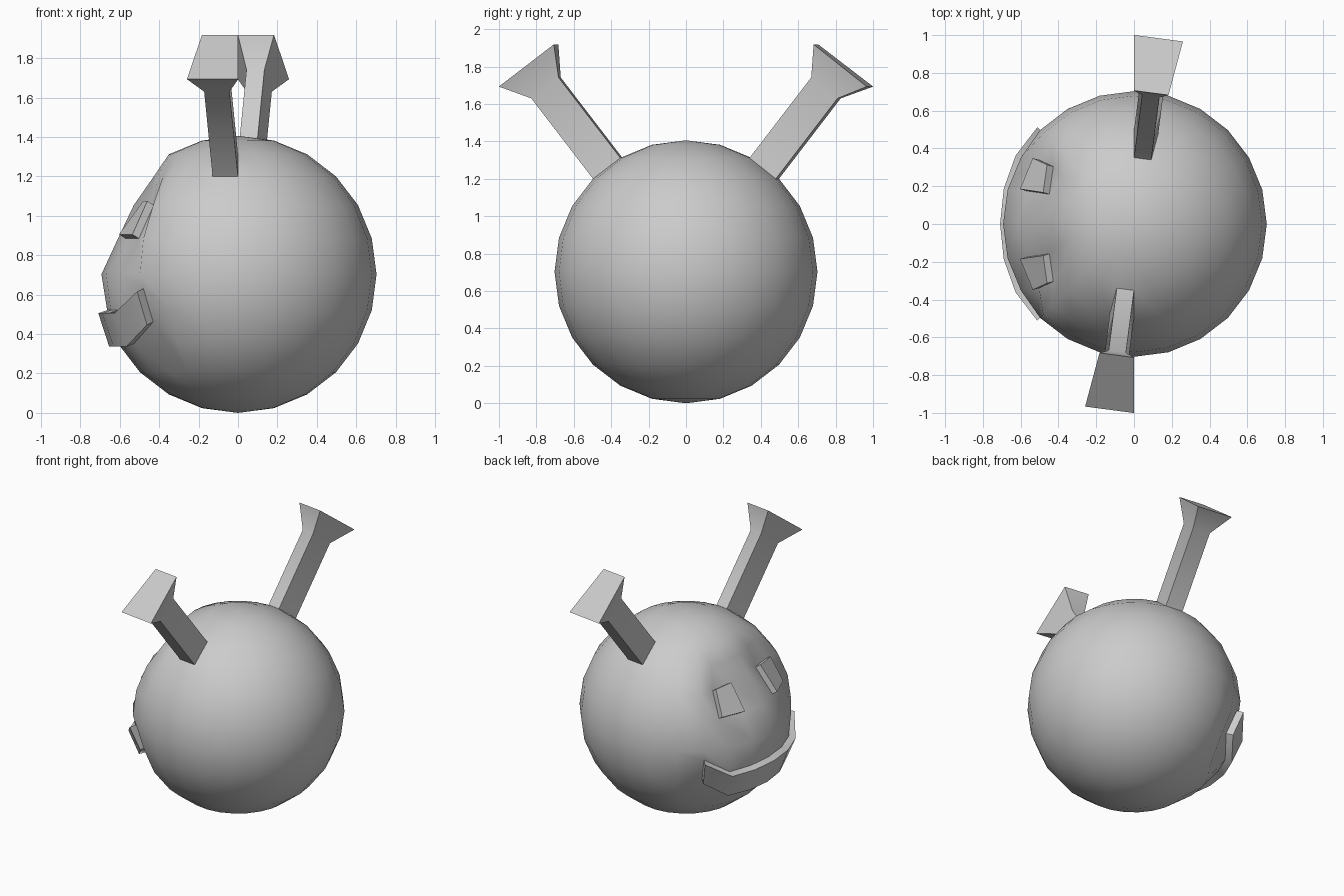
import bpy, bmesh
from math import sin, cos, radians
from mathutils import Vector

cube = bpy.data.objects.get("Cube")
if cube:
    bpy.data.objects.remove(cube, do_unlink=True)

R = 0.703
STEP = 15

grey = bpy.data.materials.new("light_grey")
grey.use_nodes = True
grey.diffuse_color = (0.6, 0.6, 0.6, 1)
grey.node_tree.nodes["Principled BSDF"].inputs["Base Color"].default_value = (0.6, 0.6, 0.6, 1)

bm = bmesh.new()
bmesh.ops.create_uvsphere(bm, u_segments=24, v_segments=12, radius=R)


def direction(az, el):
    a, e = radians(az), radians(el)
    return Vector((cos(a) * cos(e), sin(a) * cos(e), sin(e)))


def vert_at(az, el):
    return min(bm.verts, key=lambda v: (v.co - direction(az, el) * R).length)


def face_at(az, el):
    d = direction(az + STEP / 2, el + STEP / 2) * R
    return min(bm.faces, key=lambda f: (f.calc_center_median() - d).length)


def extrude(faces):
    """Extrude a patch, drop the covered faces, return new faces and verts."""
    geom = bmesh.ops.extrude_face_region(bm, geom=faces)["geom"]
    old = [f for f in faces if f.is_valid]
    if old:
        bmesh.ops.delete(bm, geom=old, context='FACES_ONLY')
    return ([g for g in geom if isinstance(g, bmesh.types.BMFace)],
            [g for g in geom if isinstance(g, bmesh.types.BMVert)])


# Pick patches on the clean sphere
antenna_faces = [face_at(-105, 45), face_at(75, 45)]
mouth_faces = [face_at(az, -30) for az in range(135, 225, STEP)]
eye_faces = [face_at(150, 15), face_at(195, 15)]

# Sunken face area: push back per ring, by distance from the middle line
recess = {45: (0.07, 0.07, 0.05), 30: (0.08, 0.14, 0.10),
          15: (0.07, 0.085, 0.085), 0: (0.01, 0.01, 0.01), -15: (0.015, 0.01, 0)}
moves = [(vert_at(180 + s * i * STEP, el), Vector((dx, 0, 0)))
         for el, row in recess.items() for i, dx in enumerate(row)
         for s in ((1, -1) if i else (1,))]
# Raised mouth corners
moves += [(vert_at(az, el), Vector((0, 0, 0.11))) for az in (135, 225) for el in (-15, -30)]
for v, offset in moves:
    v.co += offset

# Mouth band
_, verts = extrude(mouth_faces)
for v in verts:
    v.co += Vector((v.co.x, v.co.y, 0)).normalized() * 0.045 - Vector((0, 0, 0.015))

# Eyes
for face in eye_faces:
    face.normal_update()
    n = face.normal.copy()
    _, verts = extrude([face])
    for v in verts:
        v.co += n * 0.04

# Antennae: straight shaft, then a flared head
for face, s in zip(antenna_faces, (1, -1)):
    faces, verts = extrude([face])
    for v in verts:
        v.co += Vector((-0.043 * s, -0.33 * s, 0.43))
    _, verts = extrude(faces)
    mid = sum((v.co for v in verts), Vector()) / len(verts)
    for v in verts:
        v.co = mid + (v.co - mid) * 2.02 + Vector((-0.012 * s, -0.092 * s, 0.12))

bmesh.ops.recalc_face_normals(bm, faces=bm.faces)
bmesh.ops.translate(bm, verts=bm.verts, vec=(0, 0, R))

mesh = bpy.data.meshes.new("round_head")
bm.to_mesh(mesh)
bm.free()
mesh.materials.append(grey)
head = bpy.data.objects.new("round_head", mesh)
bpy.context.collection.objects.link(head)
bpy.context.view_layer.objects.active = head
head.select_set(True)
bpy.ops.object.shade_smooth_by_angle(angle=radians(50))
